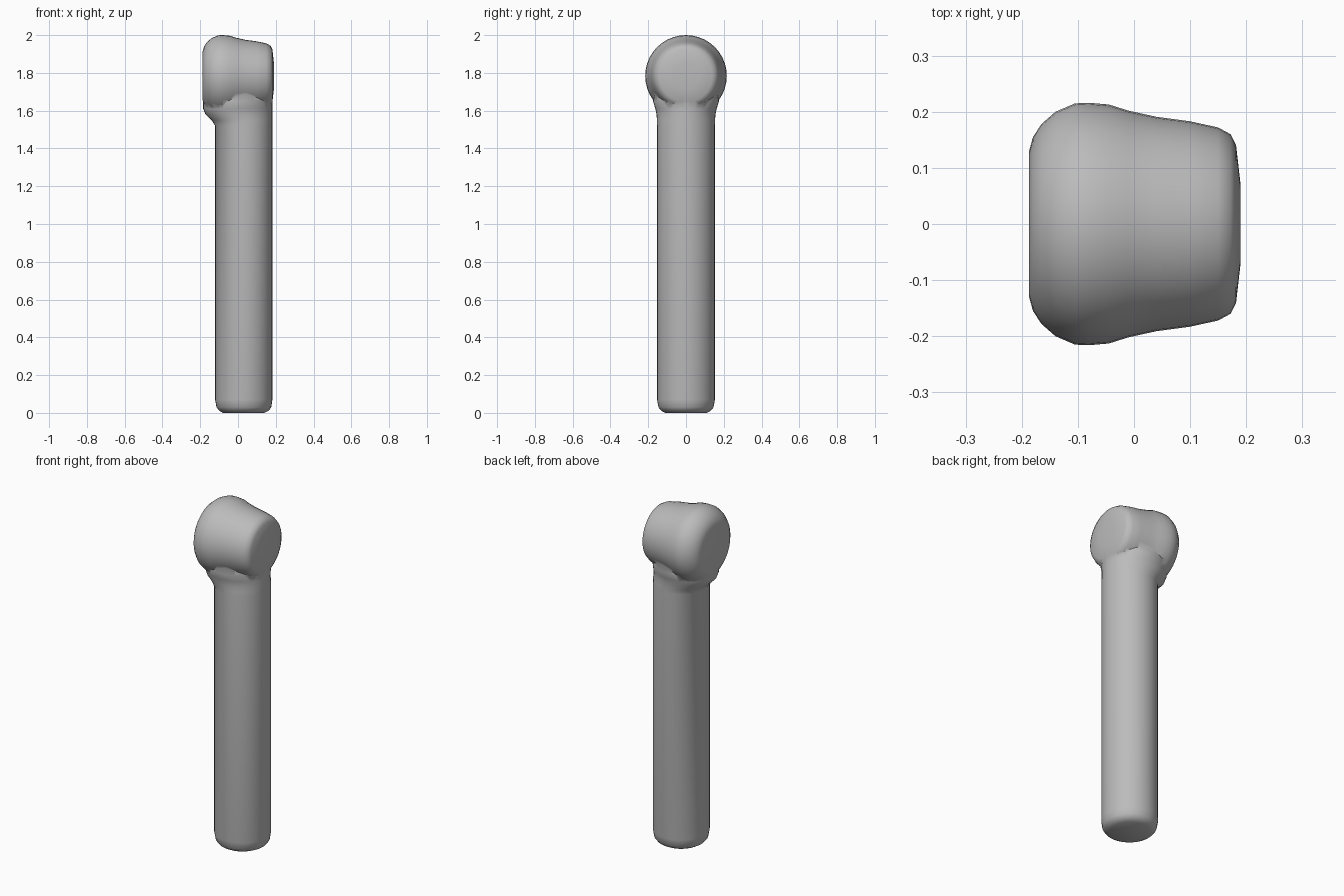
import bpy
import bmesh
from math import cos, sin, tau, radians
from mathutils import Vector

if "Cube" in bpy.data.objects:
    bpy.data.objects.remove(bpy.data.objects["Cube"])

SIDES = 40

grey = bpy.data.materials.new("plain_grey")
grey.use_nodes = True
colour = (0.5, 0.5, 0.5, 1)
grey.diffuse_color = colour
grey.node_tree.nodes["Principled BSDF"].inputs["Base Color"].default_value = colour


def loft(name, rings):
    """Skin a closed solid through rings, each a list of points."""
    bm = bmesh.new()
    loops = [[bm.verts.new(p) for p in ring] for ring in rings]
    for a, b in zip(loops, loops[1:]):
        for i in range(SIDES):
            j = (i + 1) % SIDES
            bm.faces.new((a[i], a[j], b[j], b[i]))
    bm.faces.new(loops[0])
    bm.faces.new(loops[-1])
    bmesh.ops.recalc_face_normals(bm, faces=bm.faces)
    mesh = bpy.data.meshes.new(name)
    bm.to_mesh(mesh)
    bm.free()
    mesh.materials.append(grey)
    obj = bpy.data.objects.new(name, mesh)
    bpy.context.collection.objects.link(obj)
    return obj


def ellipse(centre, u, v):
    return [centre + u * cos(tau * i / SIDES) + v * sin(tau * i / SIDES)
            for i in range(SIDES)]


X, Y, Z = Vector((1, 0, 0)), Vector((0, 1, 0)), Vector((0, 0, 1))

# Upright shaft with a rounded foot and a neck that swells towards -x:
# height, left edge, right edge, half depth
shaft_rings = [
    (0.0, -0.08, 0.14, 0.11), (0.012, -0.1, 0.163, 0.132),
    (0.03, -0.114, 0.176, 0.146), (0.07, -0.121, 0.182, 0.153),
    (1.52, -0.121, 0.182, 0.153), (1.55, -0.14, 0.182, 0.154),
    (1.58, -0.172, 0.182, 0.156), (1.61, -0.184, 0.182, 0.162),
    (1.65, -0.184, 0.182, 0.175), (1.72, -0.15, 0.17, 0.16),
]
shaft = loft("shaft", [
    ellipse(X * (lo + hi) / 2 + Z * z, X * (hi - lo) / 2, Y * depth)
    for z, lo, hi, depth in shaft_rings])

# Sideways tapered head: position along x, radius
head_profile = [
    (-0.187, 0.13), (-0.18, 0.155), (-0.165, 0.178), (-0.14, 0.2),
    (-0.105, 0.215), (-0.08, 0.216), (-0.045, 0.213), (-0.01, 0.202),
    (0.04, 0.191), (0.1, 0.183), (0.15, 0.172), (0.172, 0.16),
    (0.182, 0.14), (0.19, 0.07),
]
head = loft("tapered_head_on_shaft", [
    ellipse(X * x + Z * 1.784, Y * r, Z * r) for x, r in head_profile])

# Fuse both into one body
union = head.modifiers.new("union", 'BOOLEAN')
union.operation = 'UNION'
union.solver = 'EXACT'
union.object = shaft
bpy.context.view_layer.objects.active = head
head.select_set(True)
bpy.ops.object.modifier_apply(modifier=union.name)
bpy.data.objects.remove(shaft)
bpy.ops.object.shade_smooth_by_angle(angle=radians(50))
